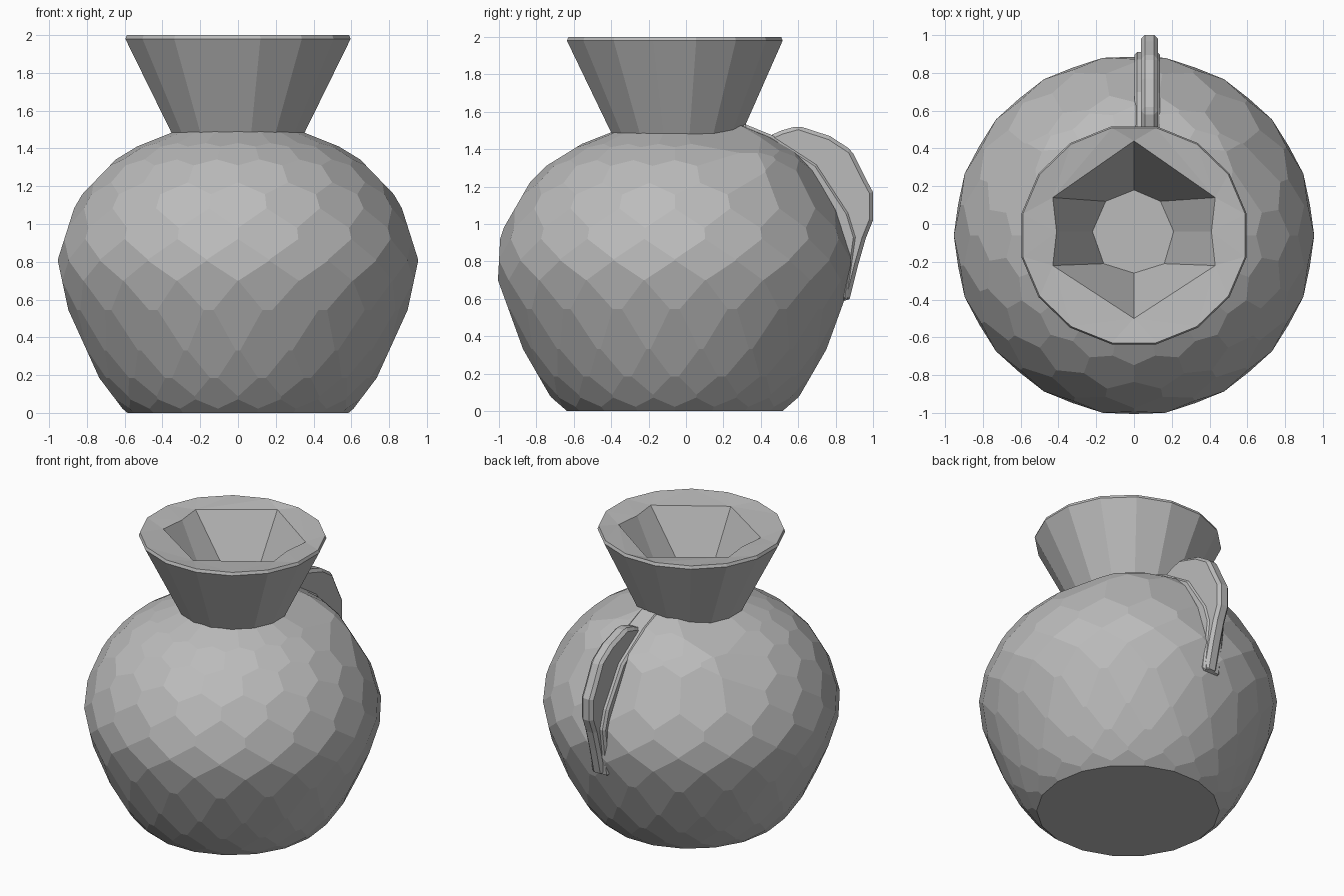
import bpy, bmesh, math
from mathutils import Vector

cube = bpy.data.objects.get("Cube")
if cube:
    bpy.data.objects.remove(cube, do_unlink=True)

clay = bpy.data.materials.new("grey clay")
clay.use_nodes = True
GREY = (0.5, 0.5, 0.5, 1)
clay.diffuse_color = GREY
clay.node_tree.nodes["Principled BSDF"].inputs["Base Color"].default_value = GREY
CENTRE_Y = -0.06


def finish(bm, name):
    bmesh.ops.recalc_face_normals(bm, faces=bm.faces)
    mesh = bpy.data.meshes.new(name)
    bm.to_mesh(mesh)
    bm.free()
    mesh.materials.append(clay)
    obj = bpy.data.objects.new(name, mesh)
    bpy.context.collection.objects.link(obj)
    return obj


def slice_off(bm, point, normal):
    """Cut everything beyond a plane and close the cut."""
    cut = bmesh.ops.bisect_plane(bm, geom=bm.verts[:] + bm.edges[:] + bm.faces[:],
                                 dist=1e-5, plane_co=point, plane_no=normal,
                                 clear_outer=True)
    rim = [e for e in cut["geom_cut"] if isinstance(e, bmesh.types.BMEdge) and e.is_boundary]
    if len(rim) > 2:
        bmesh.ops.edgeloop_fill(bm, edges=rim)


def ring(bm, points):
    return [bm.verts.new(p) for p in points]


def bridge(bm, a, b):
    for i in range(len(a)):
        j = (i + 1) % len(a)
        bm.faces.new((a[i], a[j], b[j], b[i]))


# Round body, chiselled into staggered flat facets
profile = [(0.54, -0.02), (0.605, 0.025), (0.655, 0.08), (0.73, 0.19), (0.805, 0.34),
           (0.88, 0.52), (0.925, 0.67), (0.94, 0.8), (0.91, 0.95), (0.845, 1.1),
           (0.74, 1.245), (0.575, 1.38), (0.36, 1.48), (0.2, 1.53)]
SIDES = 18
bm = bmesh.new()
bmesh.ops.create_cube(bm, size=4)
slice_off(bm, Vector((0, 0, 0)), Vector((0, 0, -1)))
slice_off(bm, Vector((0, 0, 1.545)), Vector((0, 0, 1)))
for k in range(1, len(profile) - 1):
    r, z = profile[k]
    dr = profile[k + 1][0] - profile[k - 1][0]
    dz = profile[k + 1][1] - profile[k - 1][1]
    for i in range(SIDES):
        a = -math.pi / 2 + (i + 0.5 * ((k + 1) % 2)) * math.tau / SIDES
        c, s = math.cos(a), math.sin(a)
        lift = 0.05 if s > 0.4 and z > 1.2 else 0    # raised rear shoulder
        slice_off(bm, Vector((r * c, r * s + CENTRE_Y, z + lift)),
                  Vector((dz * c, dz * s, -dr)).normalized())
finish(bm, "body")


# Flared neck with a flat rim and an angular funnel inside
def oval(rx, ry, z, y):
    return [(rx * math.cos((i + 0.5) * math.tau / 16),
             ry * math.sin((i + 0.5) * math.tau / 16) + y, z) for i in range(16)]


bm = bmesh.new()
loops = [ring(bm, oval(*section)) for section in
         [(0.34, 0.34, 1.45, -0.05), (0.36, 0.355, 1.485, -0.05),
          (0.608, 0.588, 1.98, CENTRE_Y), (0.6, 0.58, 2.0, CENTRE_Y)]]
for low, high in zip(loops, loops[1:]):
    bridge(bm, low, high)
mouth = [(0, 0.44), (-0.43, 0.14), (-0.41, -0.04), (-0.43, -0.22),
         (0, -0.5), (0.43, -0.22), (0.41, -0.04), (0.43, 0.14)]
floor = [(0, 0.18), (-0.15, 0.12), (-0.22, -0.04), (-0.16, -0.21),
         (0, -0.26), (0.16, -0.21), (0.21, -0.04), (0.14, 0.12)]
top = ring(bm, [(x, y, 1.98) for x, y in mouth])
bottom = ring(bm, [(x, y, 1.56) for x, y in floor])
bridge(bm, top, bottom)
bm.faces.new(bottom)
edges = [bm.edges.get((lp[i], lp[(i + 1) % len(lp)])) for lp in (loops[-1], top) for i in range(len(lp))]
bmesh.ops.bridge_loops(bm, edges=edges)
finish(bm, "neck")


# Solid fin handle on the back, bevelled along its edges
def fin(name, outline, x, half, bevel):
    bm = bmesh.new()
    sides = [ring(bm, [(x + d, y, z) for y, z in outline]) for d in (-half, half)]
    bridge(bm, *sides)
    for side in sides:
        bm.faces.new(side)
    obj = finish(bm, name)
    mod = obj.modifiers.new("bevel", "BEVEL")
    mod.width, mod.segments = bevel, 1


fin("handle", [(0.4, 1.45), (0.51, 1.5), (0.6, 1.525), (0.77, 1.47), (0.885, 1.395),
               (0.965, 1.235), (1.0, 1.17), (1.0, 1.02), (0.96, 0.92), (0.92, 0.78),
               (0.87, 0.58), (0.7, 0.7), (0.6, 1.1)], 0.082, 0.045, 0.02)
# Wider foot where the handle meets the body
fin("handle_foot", [(0.3, 1.54), (0.46, 1.475), (0.7, 1.32), (0.87, 1.06), (0.91, 0.93),
                    (0.86, 0.58), (0.7, 0.7), (0.4, 1.2)], 0.07, 0.068, 0.015)
